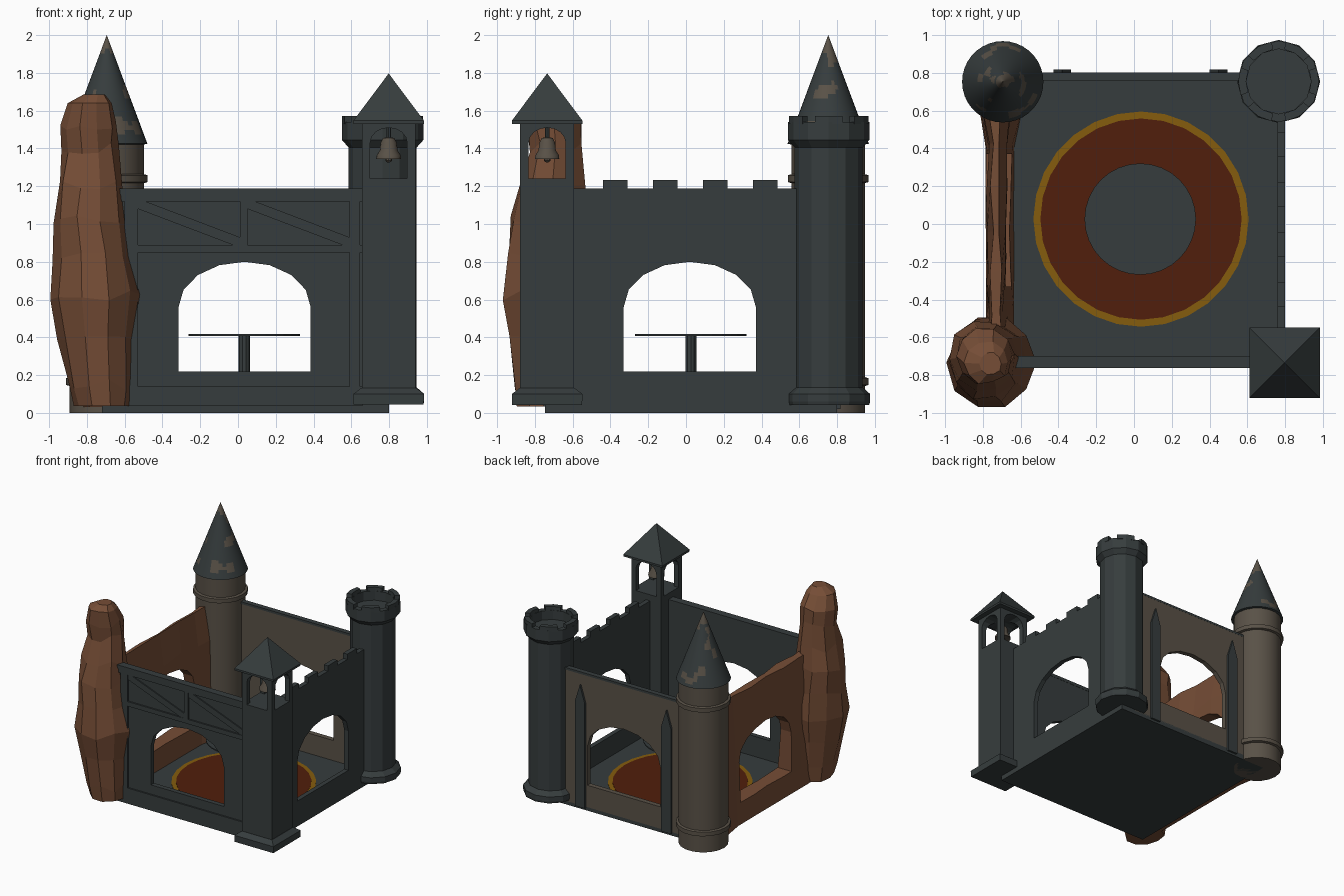
import bpy, bmesh, math, random
from mathutils import Vector, noise

if "Cube" in bpy.data.objects:
    bpy.data.objects.remove(bpy.data.objects["Cube"])

random.seed(4)

def mat(name, *c):
    m = bpy.data.materials.new(name)
    m.diffuse_color = (*c, 1)
    m.use_nodes = True
    m.node_tree.nodes["Principled BSDF"].inputs["Base Color"].default_value = m.diffuse_color
    return m

SLATE = mat("slate", .037, .046, .047)
STONE = mat("weathered_stone", .100, .083, .063)
ROCK = mat("brown_rock", .180, .075, .037)
RED = mat("red_rug", .082, .0135, .0035)
GOLD = mat("gold_trim", .235, .108, .004)

def make(name, bm, m):
    bmesh.ops.remove_doubles(bm, verts=bm.verts, dist=1e-5)
    bmesh.ops.recalc_face_normals(bm, faces=bm.faces)
    me = bpy.data.meshes.new(name)
    bm.to_mesh(me)
    bm.free()
    me.materials.append(m)
    o = bpy.data.objects.new(name, me)
    bpy.context.collection.objects.link(o)
    return o

def loft(name, rings, m):
    """Skin closed rings of points and cap both ends."""
    bm = bmesh.new()
    vs = [[bm.verts.new(p) for p in r] for r in rings]
    n = len(vs[0])
    for a, b in zip(vs, vs[1:]):
        for i in range(n):
            j = (i + 1) % n
            bm.faces.new((a[i], a[j], b[j], b[i]))
    bm.faces.new(vs[0])
    bm.faces.new(vs[-1])
    return make(name, bm, m)

def prism(name, pts, axis, a, b, m):
    """Extrude a 2D outline along an axis from a to b."""
    put = {'x': lambda u, v, w: (w, u, v), 'y': lambda u, v, w: (u, w, v), 'z': lambda u, v, w: (u, v, w)}[axis]
    return loft(name, [[put(u, v, w) for u, v in pts] for w in (a, b)], m)

def box(name, x0, x1, y0, y1, z0, z1, m):
    return prism(name, [(x0, y0), (x1, y0), (x1, y1), (x0, y1)], 'z', z0, z1, m)

def lathe(name, prof, cx, cy, n, m, turn=0, smooth=False):
    rings = [[(cx + r * math.cos(turn + math.tau * i / n), cy + r * math.sin(turn + math.tau * i / n), z)
              for i in range(n)] for r, z in prof]
    o = loft(name, rings, m)
    if smooth:
        bpy.ops.object.select_all(action='DESELECT')
        o.select_set(True)
        bpy.context.view_layer.objects.active = o
        bpy.ops.object.shade_smooth_by_angle(angle=math.radians(35))
    return o

def arch(c, a, z0, z1, b, n=8):
    """Opening outline: sill z0, springing z1, rise b, half width a."""
    return [(c - a, z0), (c + a, z0)] + [(c + a * math.cos(math.pi * i / n), z1 + b * math.sin(math.pi * i / n))
                                        for i in range(n + 1)]

def cut(o, pts, axis, a, b):
    c = prism("cutter", pts, axis, a, b, o.data.materials[0])
    c.hide_render = True
    md = o.modifiers.new("cut", 'BOOLEAN')
    md.operation, md.solver, md.object = 'DIFFERENCE', 'EXACT', c
    bpy.context.view_layer.objects.active = o
    bpy.ops.object.modifier_apply(modifier=md.name)
    bpy.data.objects.remove(c)

DOOR = arch(.035, .35, .22, .56, .24)
SIDE_DOOR = arch(.02, .35, .22, .56, .24)

# floor, rug and table
box("floor", -.72, .8, -.747, .8, 0, .045, SLATE)
lathe("rug_border", [(.57, .043), (.57, .049)], .037, .026, 28, GOLD)
lathe("rug", [(.533, .045), (.533, .052)], .037, .026, 28, RED)
lathe("table_top", [(.295, .408), (.295, .418)], .033, .026, 32, SLATE)
lathe("table_leg", [(.03, .04), (.03, .41)], .033, .026, 10, SLATE)

# front timber wall
w = box("front_wall", -.72, .68, -.742, -.70, .03, 1.17, SLATE)
cut(w, DOOR, 'y', -.9, -.5)
for i, (x0, x1, z0, z1) in enumerate([(-.64, .66, .10, .14), (-.64, .66, .85, .89), (-.64, .66, 1.12, 1.16),
                                     (-.6, -.53, .14, 1.12), (.59, .645, .14, 1.12), (.01, .05, .89, 1.12),
                                     (-.64, .66, .035, .10)]):
    box(f"front_beam_{i}", x0, x1, -.755, -.735, z0, z1, SLATE)
for x0, x1 in ((-.53, .01), (.05, .59)):
    prism("front_brace", [(x0, 1.12), (x0 + .04, 1.12), (x1, .93), (x1, .89), (x1 - .04, .89), (x0, 1.08)],
          'y', -.752, -.735, SLATE)
box("front_cap_rail", -.63, .66, -.762, -.698, 1.16, 1.187, SLATE)

# right battlement wall
w = box("right_wall", .76, .80, -.65, .65, .03, 1.187, SLATE)
cut(w, SIDE_DOOR, 'x', .6, 1)
for i in range(4):
    y = -.44 + .265 * i
    box("merlon", .76, .80, y, y + .13, 1.18, 1.233, SLATE)

# back stone wall with pointed buttresses
w = box("back_wall", -.62, .66, .757, .80, .03, 1.17, STONE)
cut(w, DOOR, 'y', .6, 1)
box("back_wall_cap", -.6, .62, .756, .801, 1.168, 1.187, SLATE)
for x in (-.38, .447):
    prism("back_buttress", [(x - .047, .02), (x + .047, .02), (x + .047, .93), (x, 1.08), (x - .047, .93)],
          'y', .79, .817, SLATE)

# left rock wall
sec = [(-.785, .03), (-.785, .2), (-.775, .5), (-.775, .85), (-.755, 1.15),
       (-.705, 1.165), (-.685, .9), (-.67, .5), (-.65, .2), (-.635, .03)]
rings = []
for i in range(7):
    y = -.7 + 1.33 * i / 6
    flare = 1 + .5 * max(0, (y - .4) / .2)
    r = []
    for x, z in sec:
        k = 0 if z < .1 else 1
        kz = .3 if z > 1 else k
        r.append((-.72 + (x + .72) * flare + k * random.uniform(-.012, .012), y + k * random.uniform(-.02, .02),
                  z + kz * random.uniform(-.02, .02)))
    rings.append(r)
w = loft("left_rock_wall", rings, ROCK)
cut(w, SIDE_DOOR, 'x', -1.1, -.4)

# front left rock pillar: z, left x, right x, centre y, half depth
rings = []
for z, xl, xr, cy, hy in [(.035, -.88, -.57, -.73, .17), (.15, -.91, -.56, -.73, .19), (.38, -.95, -.55, -.73, .22),
                          (.62, -.99, -.52, -.733, .25), (.82, -.975, -.56, -.725, .225), (1.02, -.985, -.595, -.715, .215),
                          (1.2, -.955, -.605, -.71, .185), (1.4, -.93, -.635, -.69, .15), (1.52, -.94, -.64, -.70, .15),
                          (1.64, -.905, -.665, -.735, .115), (1.685, -.82, -.70, -.74, .06)]:
    cx, hx, r = (xl + xr) / 2, (xr - xl) / 2, []
    for i in range(10):
        a = math.tau * i / 10
        k = random.uniform(.92, 1.04)
        jz = random.uniform(-.03, .03) if .1 < z < 1.6 else 0
        r.append((cx + hx * k * math.cos(a), cy + hy * k * math.sin(a), z + jz))
    rings.append(r)
loft("rock_pillar", rings, ROCK)

# front right square bell tower
bx, by = .798, -.735
S = math.sqrt(2)
Q = math.pi / 4
lathe("bell_tower_base", [(.185 * S, .043), (.187 * S, .10), (.145 * S, .132)], bx, by, 4, SLATE, Q)
t = box("bell_tower", bx - .142, bx + .142, by - .144, by + .142, .05, 1.54, SLATE)
cut(t, arch(bx, .098, 1.24, 1.43, .08), 'y', by - .3, by + .3)
cut(t, arch(by, .098, 1.24, 1.43, .08), 'x', bx - .3, bx + .3)
lathe("bell_tower_roof", [(.187 * S, 1.53), (.187 * S, 1.547), (.0001, 1.797)], bx, by, 4, SLATE, Q)
lathe("bell", [(.055, 1.35), (.066, 1.345), (.063, 1.365), (.047, 1.39), (.043, 1.43), (.03, 1.455), (.008, 1.46)],
      bx, by, 14, STONE, smooth=True)
lathe("bell_clapper", [(.005, 1.36), (.018, 1.345), (.018, 1.335), (.005, 1.325)], bx, by, 8, STONE)
lathe("bell_hanger", [(.012, 1.45), (.012, 1.53)], bx, by, 8, SLATE)

# back right round tower with crown
cx, cy = .766, .755
lathe("round_tower", [(.215, .043), (.22, .06), (.22, .10), (.180, .135), (.180, 1.405), (.216, 1.445), (.216, 1.54),
                      (.172, 1.54), (.172, 1.46)], cx, cy, 12, SLATE)
for i in range(6):
    a = math.tau * i / 6
    arc = [a + math.radians(d) for d in (-20, 0, 20)]
    pts = [(cx + r * math.cos(q), cy + r * math.sin(q)) for r, seq in ((.214, arc), (.172, arc[::-1])) for q in seq]
    prism("crown_merlon", pts, 'z', 1.53, 1.572, SLATE)

# back left tower with conical roof
cx, cy = -.695, .753
lathe("cone_tower", [(.197, 0), (.197, 1.425)], cx, cy, 18, STONE, smooth=True)
for z in (.148, 1.222):
    lathe("tower_ring", [(.19, z - .008), (.216, z), (.216, z + .036), (.19, z + .044)], cx, cy, 18, STONE, smooth=True)
N = 24
prof = [(.19, 1.42)] + [(.215 * (1 - k / N) + .0003, 1.425 + .575 * k / N) for k in range(N + 1)]
roof = lathe("cone_roof", prof, cx, cy, 36, SLATE, smooth=True)
roof.data.materials.append(STONE)
# weathered patches and tip
for p in roof.data.polygons:
    c = p.center
    if c.z > 1.9 + .04 * noise.noise(c * 20) or (c.z > 1.44 and noise.noise(Vector((c.x * 11, c.y * 11, c.z * 9 + 3))) > .38):
        p.material_index = 1
